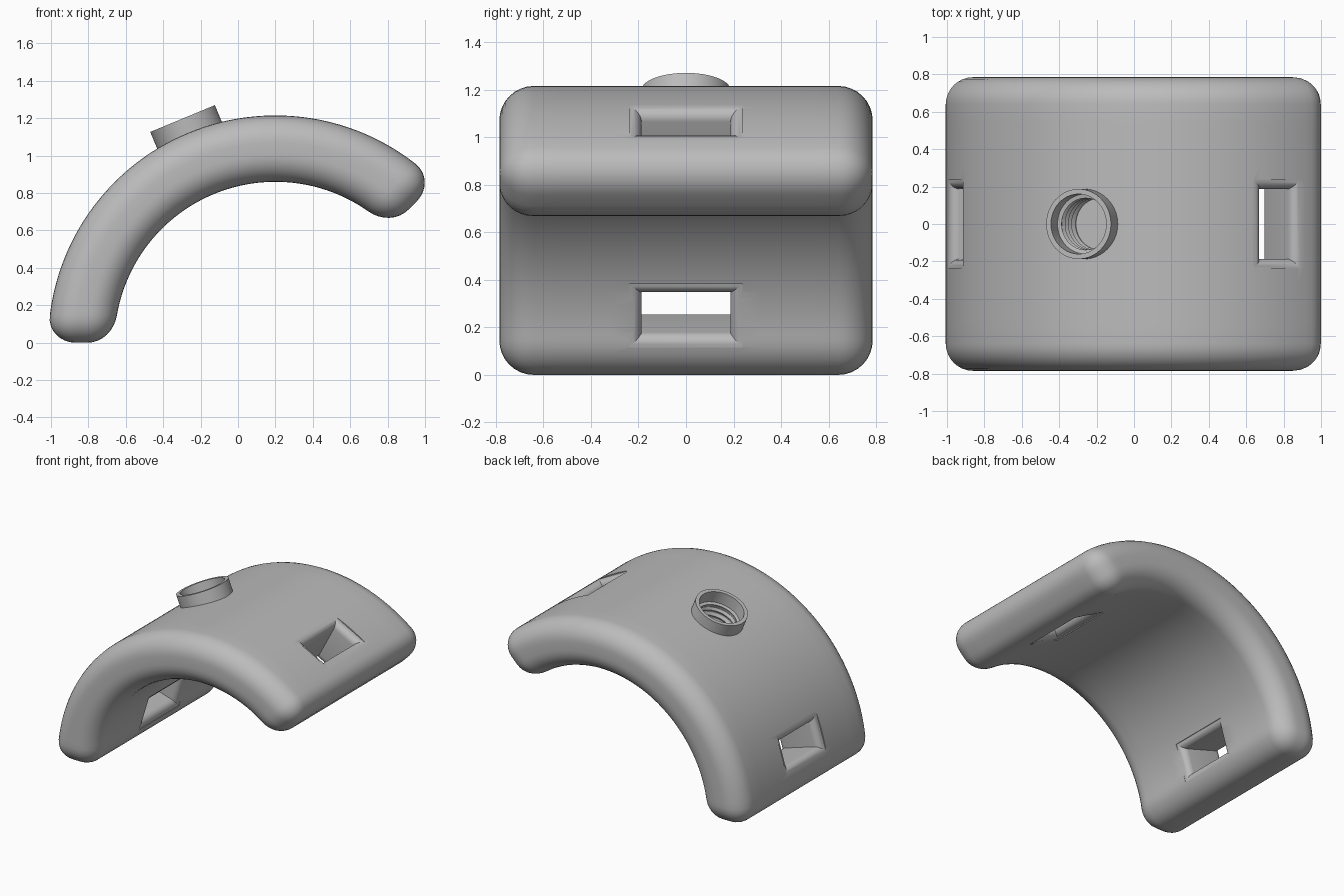
import bpy, bmesh
from math import sin, cos, asin, pi, radians, sqrt
from mathutils import Matrix, Vector

if "Cube" in bpy.data.objects:
    bpy.data.objects.remove(bpy.data.objects["Cube"])

R_IN, R_OUT = 0.86, 1.215
HALF_W = 0.785
ROUND = 0.145
START, END = radians(45), radians(180)
MIDDLE = (START + END) / 2
CENTRE_X = 0.2

grey = bpy.data.materials.new("plain_grey")
grey.use_nodes = True
grey.diffuse_color = (0.5, 0.5, 0.5, 1)
grey.node_tree.nodes["Principled BSDF"].inputs["Base Color"].default_value = (0.5, 0.5, 0.5, 1)


def make_object(name, bm):
    bmesh.ops.recalc_face_normals(bm, faces=bm.faces[:])
    mesh = bpy.data.meshes.new(name)
    bm.to_mesh(mesh)
    bm.free()
    mesh.materials.append(grey)
    obj = bpy.data.objects.new(name, mesh)
    bpy.context.collection.objects.link(obj)
    return obj


def loft(name, rings, angle):
    """Closed solid through equal rings, its z axis pointing out along the arc radius."""
    bm = bmesh.new()
    loops = [[bm.verts.new(p) for p in ring] for ring in rings]
    n = len(loops[0])
    for a, b in zip(loops, loops[1:]):
        for i in range(n):
            j = (i + 1) % n
            bm.faces.new((a[i], a[j], b[j], b[i]))
    bm.faces.new(loops[0])
    bm.faces.new(loops[-1])
    place = Matrix.Translation((CENTRE_X, 0, 0)) @ Matrix.Rotation(pi / 2 - angle, 4, 'Y')
    bm.transform(place)
    return make_object(name, bm)


def circle(radius, z, n=64):
    return [(radius * cos(2 * pi * i / n), radius * sin(2 * pi * i / n), z) for i in range(n)]


def rectangle(hx, hy, z):
    return [(-hx, -hy, z), (hx, -hy, z), (hx, hy, z), (-hx, hy, z)]


# Curved shell: a rounded slab, sliced and wrapped around the arc
length = 2.4
bm = bmesh.new()
bmesh.ops.create_cube(bm, size=1)
for v in bm.verts:
    v.co = Vector(((v.co.x + 0.5) * length, v.co.y * 2 * HALF_W,
                   (R_IN + R_OUT) / 2 + v.co.z * (R_OUT - R_IN)))
bmesh.ops.bevel(bm, geom=bm.edges[:], offset=ROUND, offset_type='OFFSET',
                segments=8, profile=0.5, affect='EDGES')


def slice_slab(axis, low, high, count):
    normal = Vector((0, 0, 0))
    normal[axis] = 1
    for i in range(1, count):
        point = normal * (low + (high - low) * i / count)
        bmesh.ops.bisect_plane(bm, geom=bm.verts[:] + bm.edges[:] + bm.faces[:],
                               plane_co=point, plane_no=normal)


slice_slab(0, ROUND, length - ROUND, 56)
slice_slab(1, ROUND - HALF_W, HALF_W - ROUND, 12)
for v in bm.verts:
    s, y, r = v.co
    if s < ROUND:
        a = START + asin(s / r)
    elif s > length - ROUND:
        a = END - asin((length - s) / r)
    else:
        edge = asin(ROUND / r)
        t = (s - ROUND) / (length - 2 * ROUND)
        a = START + edge + t * (END - START - 2 * edge)
    v.co = (CENTRE_X + r * cos(a), y, r * sin(a))
shell = make_object("curved_shell", bm)

# Raised collar at the middle of the arc
collar = loft("collar", [circle(0.187, 1.1), circle(0.187, 1.297)], MIDDLE)

# Blind threaded bore with a smooth mouth
bore_rings = [circle(0.138, 1.0)]
pitch, turns = 0.045, 4
for i in range(turns):
    z = 1.015 + i * pitch
    bore_rings += [circle(0.138, z), circle(0.15, z + pitch * 0.4), circle(0.15, z + pitch * 0.55)]
bore_rings += [circle(0.138, 1.2), circle(0.16, 1.205), circle(0.16, 1.35)]
bore = loft("bore_cutter", bore_rings, MIDDLE)

# Strap slots that flare out at both surfaces
flare, steps = 0.05, 6
low, high = R_IN - 0.005, R_OUT - 0.008
mouth = []
for i in range(steps + 1):
    a = pi / 2 * i / steps
    mouth.append((flare * (1 - sin(a)), flare * (1 - cos(a))))
sections = [(low - 0.06, flare)]
sections += [(low + d, grow) for grow, d in mouth]
sections += [(high - d, grow) for grow, d in reversed(mouth)]
sections += [(high + 0.06, flare)]
slot_rings = [rectangle(0.09 + g, 0.187 + g, z) for z, g in sections]
slots = [loft("slot_cutter", slot_rings, a) for a in (START + radians(17), END - radians(17))]

# Join the collar, cut the openings, then bake the result
for operation, tool in [('UNION', collar), ('DIFFERENCE', bore)] + [('DIFFERENCE', s) for s in slots]:
    mod = shell.modifiers.new(tool.name, 'BOOLEAN')
    mod.operation = operation
    mod.solver = 'EXACT'
    mod.object = tool
bpy.context.view_layer.update()
baked = bpy.data.meshes.new_from_object(shell.evaluated_get(bpy.context.evaluated_depsgraph_get()))
shell.modifiers.clear()
shell.data = baked
for tool in [collar, bore] + slots:
    bpy.data.objects.remove(tool)

for obj in bpy.context.selected_objects:
    obj.select_set(False)
shell.select_set(True)
bpy.context.view_layer.objects.active = shell
bpy.ops.object.shade_smooth_by_angle(angle=radians(30))
